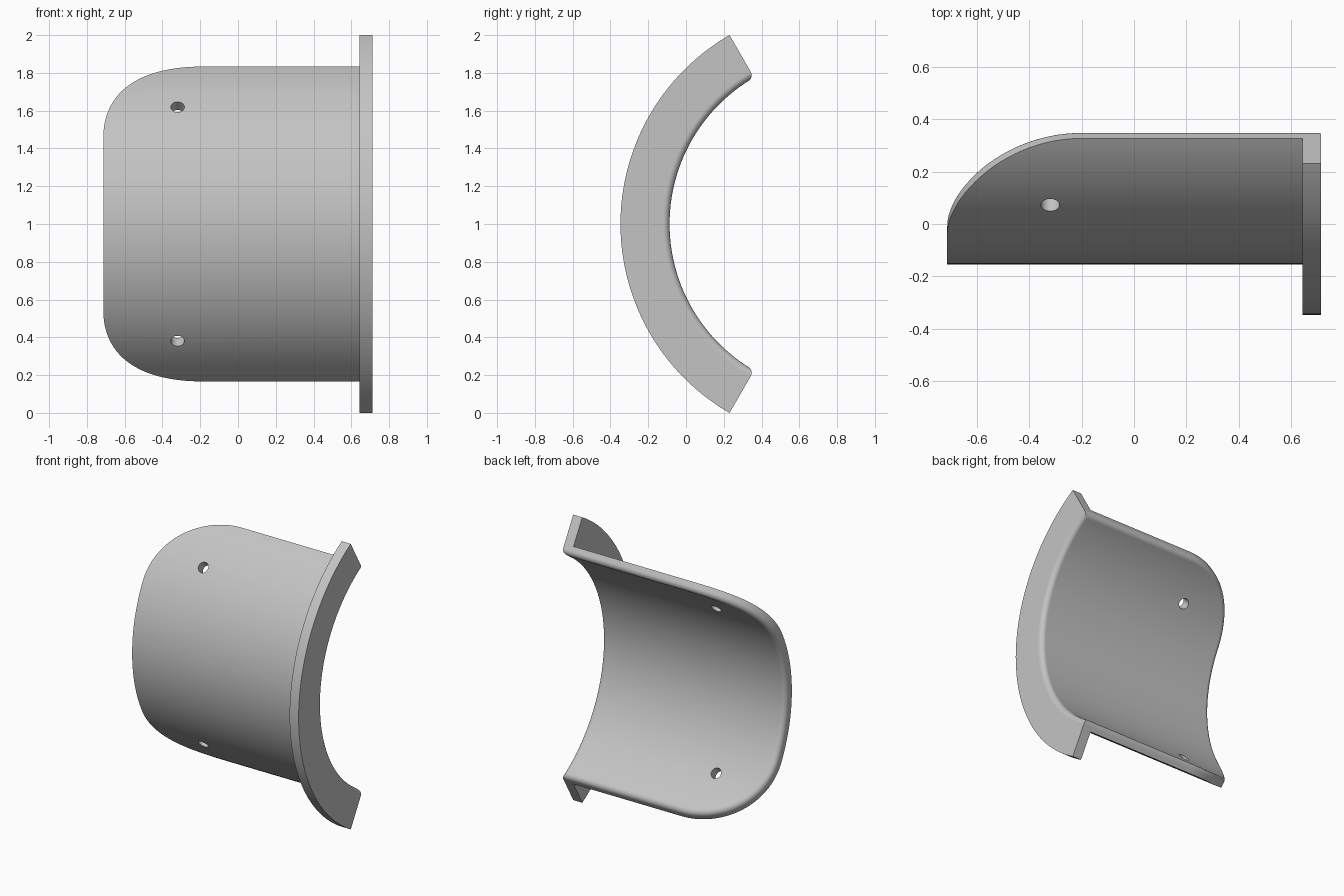
import bpy
import bmesh
from math import sin, cos, pi, radians
from mathutils import Matrix, Vector

if "Cube" in bpy.data.objects:
    bpy.data.objects.remove(bpy.data.objects["Cube"], do_unlink=True)

# Main dimensions: everything curves around one axis parallel to x
AXIS_Y, AXIS_Z = 0.808, 1.0
R_IN, R_OUT, R_FLANGE = 0.895, 0.962, 1.155
X_END, FLANGE_X = 0.713, 0.643
R_MID = 0.94                        # radius at which the sheet is unrolled
HALF = radians(60) * R_MID          # half length of the unrolled sheet
CORNER, FILLET = 0.515, 0.035

grey = bpy.data.materials.new("plain grey")
grey.use_nodes = True
grey.diffuse_color = (0.55, 0.55, 0.55, 1)
grey.node_tree.nodes["Principled BSDF"].inputs["Base Color"].default_value = (0.55, 0.55, 0.55, 1)


def bent(x, s, r):
    """Wrap unrolled position s around the axis at radius r."""
    a = s / R_MID
    return Vector((x, AXIS_Y - r * cos(a), AXIS_Z + r * sin(a)))


def left_path(d):
    """Rounded left edge of the sheet, moved inward by d, bottom to top."""
    n, flat = 24, HALF - CORNER
    upper = [(-X_END + CORNER - (CORNER - d) * cos(i / n * pi / 2),
              flat + (CORNER - d) * sin(i / n * pi / 2)) for i in range(n + 1)]
    middle = [(-X_END + d, flat * (2 * i / n - 1)) for i in range(1, n)]
    return [(x, -s) for x, s in reversed(upper)] + middle + upper


def outline(d):
    left = left_path(d)
    return left + [(X_END - d, s) for x, s in reversed(left)]


def make_object(name, bm):
    bmesh.ops.recalc_face_normals(bm, faces=bm.faces)
    mesh = bpy.data.meshes.new(name)
    bm.to_mesh(mesh)
    bm.free()
    mesh.materials.append(grey)
    obj = bpy.data.objects.new(name, mesh)
    bpy.context.collection.objects.link(obj)
    return obj


def activate(obj):
    bpy.ops.object.select_all(action='DESELECT')
    obj.select_set(True)
    bpy.context.view_layer.objects.active = obj


def finish(obj):
    activate(obj)
    bpy.ops.object.shade_smooth_by_angle(angle=radians(30))
    weighted = obj.modifiers.new("even shading", 'WEIGHTED_NORMAL')
    weighted.keep_sharp = True


def bridge(bm, a, b):
    for i in range(len(a)):
        j = (i + 1) % len(a)
        bm.faces.new((a[i], a[j], b[j], b[i]))


# Curved sheet: outer skin, straight rim, rounded inner rim, inner skin
bm = bmesh.new()
levels = [(0, R_OUT)]
for k in range(9):
    t = k / 8 * pi / 2
    levels.append((FILLET * (1 - cos(t)), R_IN + FILLET * (1 - sin(t))))
rings = [[bm.verts.new(bent(x, s, r)) for x, s in outline(d)] for d, r in levels]
for a, b in zip(rings, rings[1:]):
    bridge(bm, a, b)
for ring in (rings[0], rings[-1]):
    last = len(ring) - 1
    for i in range(len(ring) // 2 - 1):
        bm.faces.new((ring[i], ring[i + 1], ring[last - i - 1], ring[last - i]))
shell = make_object("curved_shell", bm)

# Two radial screw holes
bm = bmesh.new()
for side in (-1, 1):
    centre = bent(-0.32, side * radians(40.1) * R_MID, R_OUT)
    axis = centre - Vector((-0.32, AXIS_Y, AXIS_Z))
    turn = axis.to_track_quat('Z', 'Y').to_matrix().to_4x4()
    bmesh.ops.create_cone(bm, cap_ends=True, segments=32, radius1=0.036, radius2=0.036,
                          depth=0.4, matrix=Matrix.Translation(centre) @ turn)
cutter = make_object("hole_cutter", bm)
cutter.hide_render = True
cut = shell.modifiers.new("holes", 'BOOLEAN')
cut.operation = 'DIFFERENCE'
cut.solver = 'EXACT'
cut.object = cutter
activate(shell)
bpy.ops.object.modifier_apply(modifier=cut.name)
bpy.data.objects.remove(cutter, do_unlink=True)
finish(shell)

# End flange standing out around the sheet
bm = bmesh.new()
section = [(FLANGE_X, R_OUT), (X_END, R_OUT), (X_END, R_FLANGE), (FLANGE_X, R_FLANGE)]
slices = [[bm.verts.new(bent(x, s, r)) for x, r in section] for _, s in left_path(0)]
for a, b in zip(slices, slices[1:]):
    bridge(bm, a, b)
bm.faces.new(slices[0])
bm.faces.new(slices[-1])
finish(make_object("end_flange", bm))
